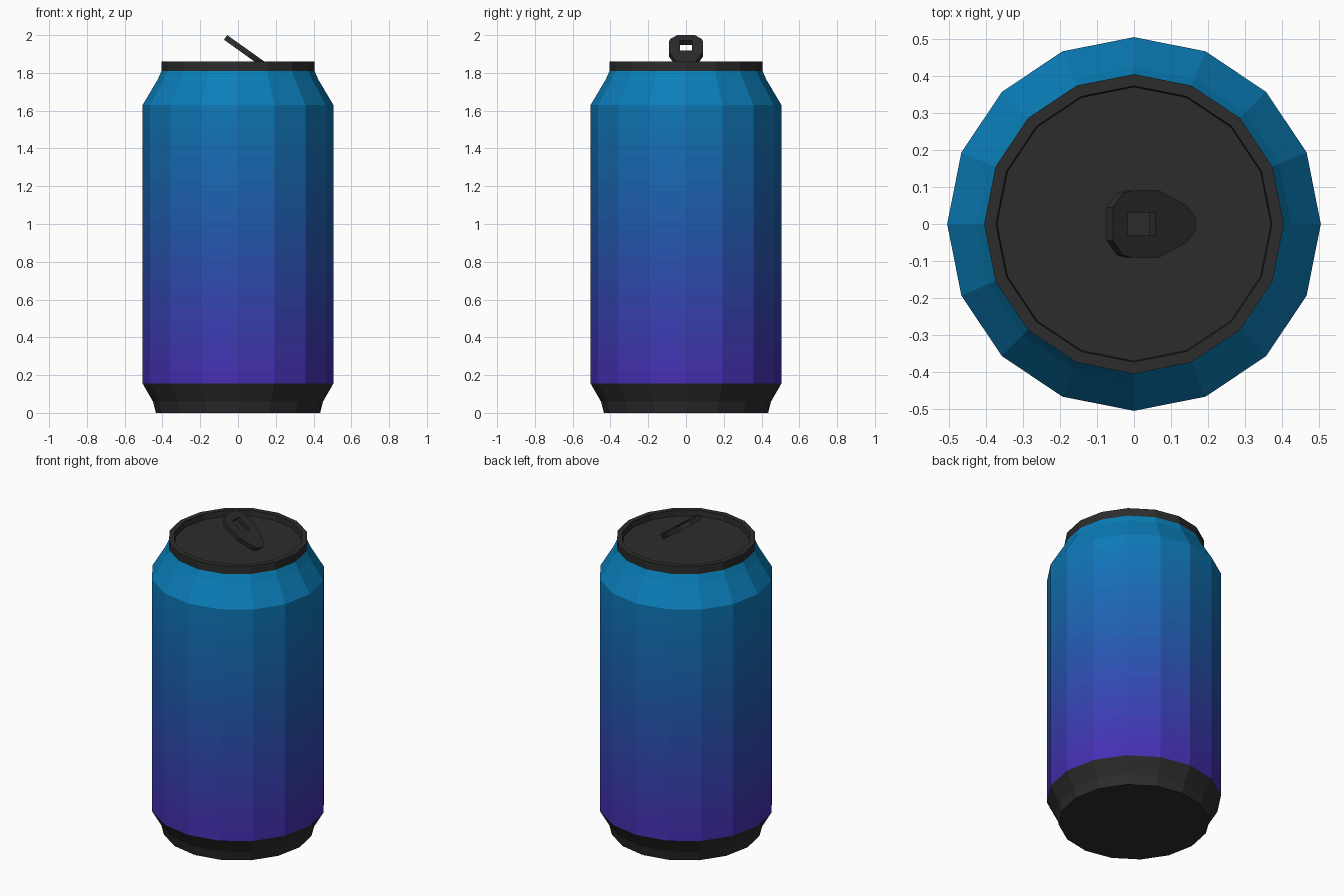
import bpy, bmesh
from math import sin, cos, pi, radians
from mathutils import Matrix

if "Cube" in bpy.data.objects:
    bpy.data.objects.remove(bpy.data.objects["Cube"])

SIDES = 16


def material(name, rgb):
    # rgb is 0-255 display colour, stored as linear
    m = bpy.data.materials.new(name)
    m.diffuse_color = [(c / 255) ** 2.2 for c in rgb] + [1]
    m.use_nodes = True
    m.node_tree.nodes["Principled BSDF"].inputs["Base Color"].default_value = m.diffuse_color
    return m


def add_object(name, bm, mats):
    bmesh.ops.recalc_face_normals(bm, faces=bm.faces)
    me = bpy.data.meshes.new(name)
    bm.to_mesh(me)
    bm.free()
    for m in mats:
        me.materials.append(m)
    ob = bpy.data.objects.new(name, me)
    bpy.context.collection.objects.link(ob)
    return ob


def lathe(name, profile, mats, cap_start=False, cap_end=False):
    # revolve (radius, z) points; each band takes the next material
    bm = bmesh.new()
    rings = [[bm.verts.new((r * cos(2 * pi * i / SIDES), r * sin(2 * pi * i / SIDES), z))
              for i in range(SIDES)] for r, z in profile]
    for k, (a, b) in enumerate(zip(rings, rings[1:])):
        for i in range(SIDES):
            j = (i + 1) % SIDES
            f = bm.faces.new((a[i], a[j], b[j], b[i]))
            f.material_index = min(k, len(mats) - 1)
    if cap_start:
        bm.faces.new(rings[0][::-1])
    if cap_end:
        bm.faces.new(rings[-1])
    return add_object(name, bm, mats)


dark = material("dark_metal", (48, 48, 48))

# Base with tapered foot
lathe("base", [(0.435, 0), (0.45, 0.06), (0.505, 0.155)], [dark], cap_start=True)

# Painted wall and shoulder, blue fading to purple
BANDS = 22
wall = [(0.505, 0.155 + (1.63 - 0.155) * i / BANDS) for i in range(BANDS + 1)]
wall += [(0.425, 1.765), (0.405, 1.81)]
low, mid, high = (74, 48, 178), (38, 92, 174), (16, 130, 186)
paints = []
for k in range(len(wall) - 1):
    t = ((wall[k][1] + wall[k + 1][1]) / 2 - 0.155) / 1.655
    a, b, s = (low, mid, t * 2) if t < 0.5 else (mid, high, t * 2 - 1)
    paints.append(material(f"paint_{k}", [p + (q - p) * s for p, q in zip(a, b)]))
lathe("body", wall, paints)

# Rim and recessed lid
lathe("lid", [(0.405, 1.81), (0.405, 1.86), (0.373, 1.86), (0.37, 1.825)], [dark], cap_end=True)

# Pull tab: outline with a square hole, thickened and tilted
half = [(0, 0.045), (0.033, 0.083), (0.06, 0.09), (0.155, 0.09), (0.245, 0.05), (0.274, 0.02)]
outline = half + [(u, -v) for u, v in reversed(half)]
hole = [(0.05, 0.031), (0.142, 0.031), (0.142, -0.031), (0.05, -0.031)]
bm = bmesh.new()
for loop in (outline, hole):
    vs = [bm.verts.new((u, v, 0)) for u, v in loop]
    for a, b in zip(vs, vs[1:] + vs[:1]):
        bm.edges.new((a, b))
bmesh.ops.triangle_fill(bm, use_beauty=True, use_dissolve=False, edges=bm.edges[:])
ext = bmesh.ops.extrude_face_region(bm, geom=bm.faces[:], use_keep_orig=True)
bmesh.ops.translate(bm, vec=(0, 0, -0.03),
                    verts=[g for g in ext["geom"] if isinstance(g, bmesh.types.BMVert)])
bm.transform(Matrix.Translation((-0.057, 0, 2.0)) @ Matrix.Rotation(radians(35.5), 4, 'Y'))
add_object("pull_tab", bm, [dark])
